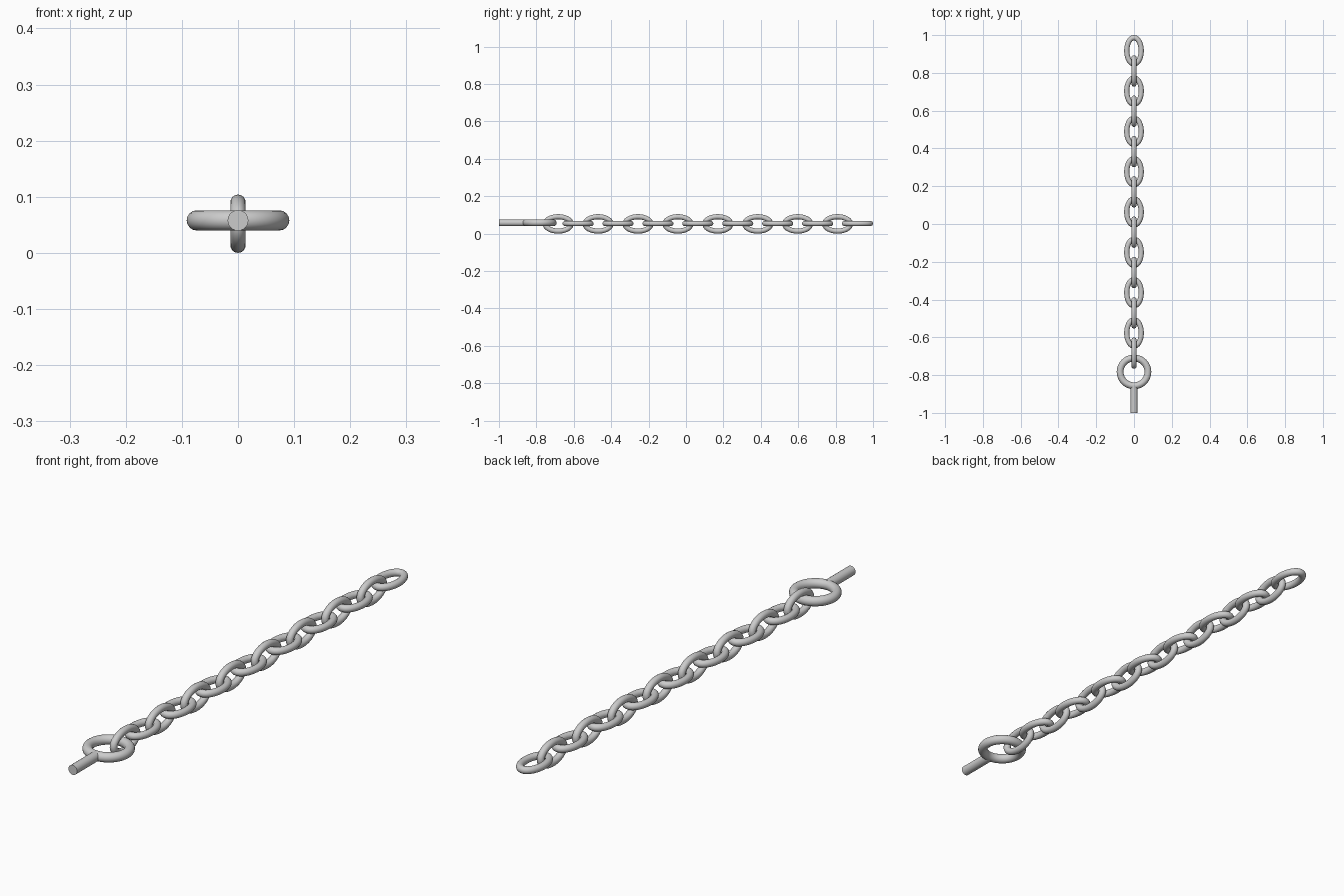
import bpy, bmesh
from math import sin, cos, pi
from mathutils import Vector

if "Cube" in bpy.data.objects:
    bpy.data.objects.remove(bpy.data.objects["Cube"])


def loop(name, y, z, half_w, half_l, r, upright=False, seg=48, sides=16):
    """Round wire swept around an ellipse lying flat, or stood upright."""
    bm = bmesh.new()
    rings = []
    for i in range(seg):
        a = 2 * pi * i / seg
        c = Vector((half_w * cos(a), half_l * sin(a), 0))
        n = Vector((half_l * cos(a), half_w * sin(a), 0)).normalized()
        ring = []
        for j in range(sides):
            b = 2 * pi * j / sides
            p = c + n * r * cos(b) + Vector((0, 0, r * sin(b)))
            if upright:
                p = Vector((-p.z, p.y, p.x))
            ring.append(bm.verts.new(p))
        rings.append(ring)
    for i in range(seg):
        p, q = rings[i], rings[(i + 1) % seg]
        for j in range(sides):
            k = (j + 1) % sides
            bm.faces.new((p[j], q[j], q[k], p[k])).smooth = True
    bmesh.ops.recalc_face_normals(bm, faces=bm.faces)
    me = bpy.data.meshes.new(name)
    bm.to_mesh(me)
    bm.free()
    ob = bpy.data.objects.new(name, me)
    ob.location = (0, y, z)
    bpy.context.collection.objects.link(ob)
    return ob


WIRE = 0.0137
PITCH = 0.1067

# Alternating flat and upright chain links, starting from the free end
for i in range(16):
    upright = i % 2 == 1
    loop("upright_link" if upright else "flat_link", 0.917 - i * PITCH,
         0.052 if upright else 0.054, 0.052 - WIRE, 0.083 - WIRE, WIRE, upright)

# Eye ring of the anchor
loop("eye_ring", -0.783, 0.058, 0.0735, 0.0735, 0.018, seg=64)

# Straight shank running into the ring
y0, y1 = -1.0, -0.855
bpy.ops.mesh.primitive_cylinder_add(vertices=24, radius=0.0185, depth=y1 - y0,
                                    location=(0, (y0 + y1) / 2, 0.058),
                                    rotation=(pi / 2, 0, 0))
bpy.context.object.name = "shank"
bpy.ops.object.shade_smooth_by_angle()
